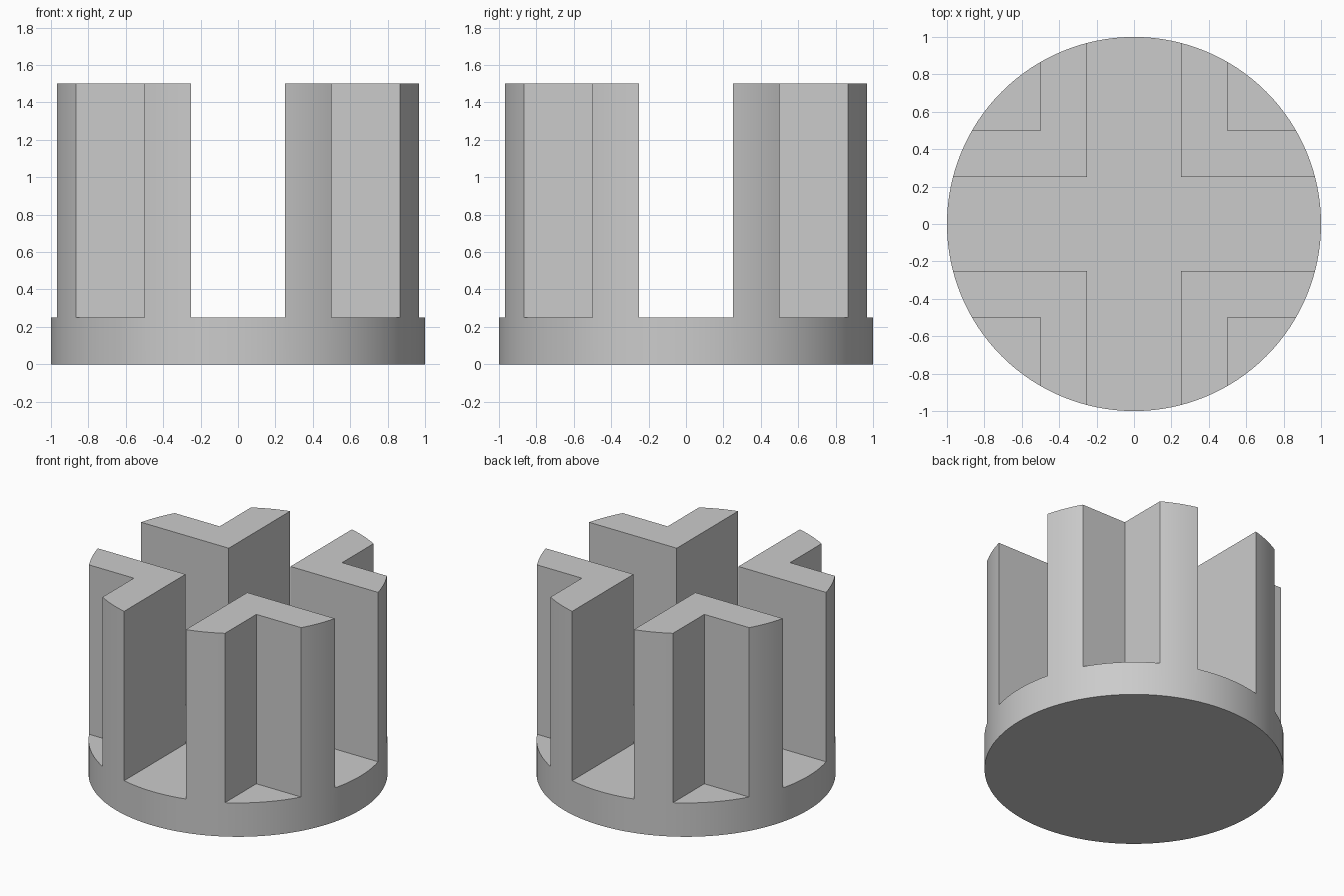
import bpy
import math

cube = bpy.data.objects.get("Cube")
if cube:
    bpy.data.objects.remove(cube, do_unlink=True)

RADIUS, HEIGHT, FLOOR = 1.0, 1.5, 0.25
SLOT = 0.252      # half width of the crossing channels
NOTCH = 0.5       # inner corner of the outer notches

grey = bpy.data.materials.new("plain grey")
grey.use_nodes = True
colour = (0.6, 0.6, 0.6, 1)
grey.diffuse_color = colour
grey.node_tree.nodes["Principled BSDF"].inputs["Base Color"].default_value = colour

# Round body: the base disc and the posts are carved from one cylinder
bpy.ops.mesh.primitive_cylinder_add(
    vertices=128, radius=RADIUS, depth=HEIGHT, location=(0, 0, HEIGHT / 2))
body = bpy.context.object
body.name = "slotted_round_base"
body.data.materials.append(grey)


def carve(name, x0, x1, y0, y1):
    """Cut a box-shaped opening from the floor level upward."""
    top = HEIGHT + 0.5
    bpy.ops.mesh.primitive_cube_add(
        size=1, location=((x0 + x1) / 2, (y0 + y1) / 2, (FLOOR + top) / 2))
    cutter = bpy.context.object
    cutter.name = name
    cutter.scale = (x1 - x0, y1 - y0, top - FLOOR)
    cutter.hide_render = True
    bpy.context.view_layer.update()
    mod = body.modifiers.new(name, "BOOLEAN")
    mod.operation = "DIFFERENCE"
    mod.solver = "EXACT"
    mod.object = cutter
    bpy.ops.object.select_all(action="DESELECT")
    body.select_set(True)
    bpy.context.view_layer.objects.active = body
    bpy.ops.object.modifier_apply(modifier=mod.name)
    bpy.data.objects.remove(cutter, do_unlink=True)


# Crossing channels
far = RADIUS + 0.5
carve("channel_across", -far, far, -SLOT, SLOT)
carve("channel_along", -SLOT, SLOT, -far, far)

# Corner notches that leave the four posts L-shaped
for sx in (-1, 1):
    for sy in (-1, 1):
        xs = sorted((sx * NOTCH, sx * far))
        ys = sorted((sy * NOTCH, sy * far))
        carve("corner_notch", *xs, *ys)

body.data.materials.clear()
body.data.materials.append(grey)
for face in body.data.polygons:
    face.material_index = 0

# Smooth round wall, crisp corners
bpy.ops.object.shade_smooth_by_angle(angle=math.radians(25))
